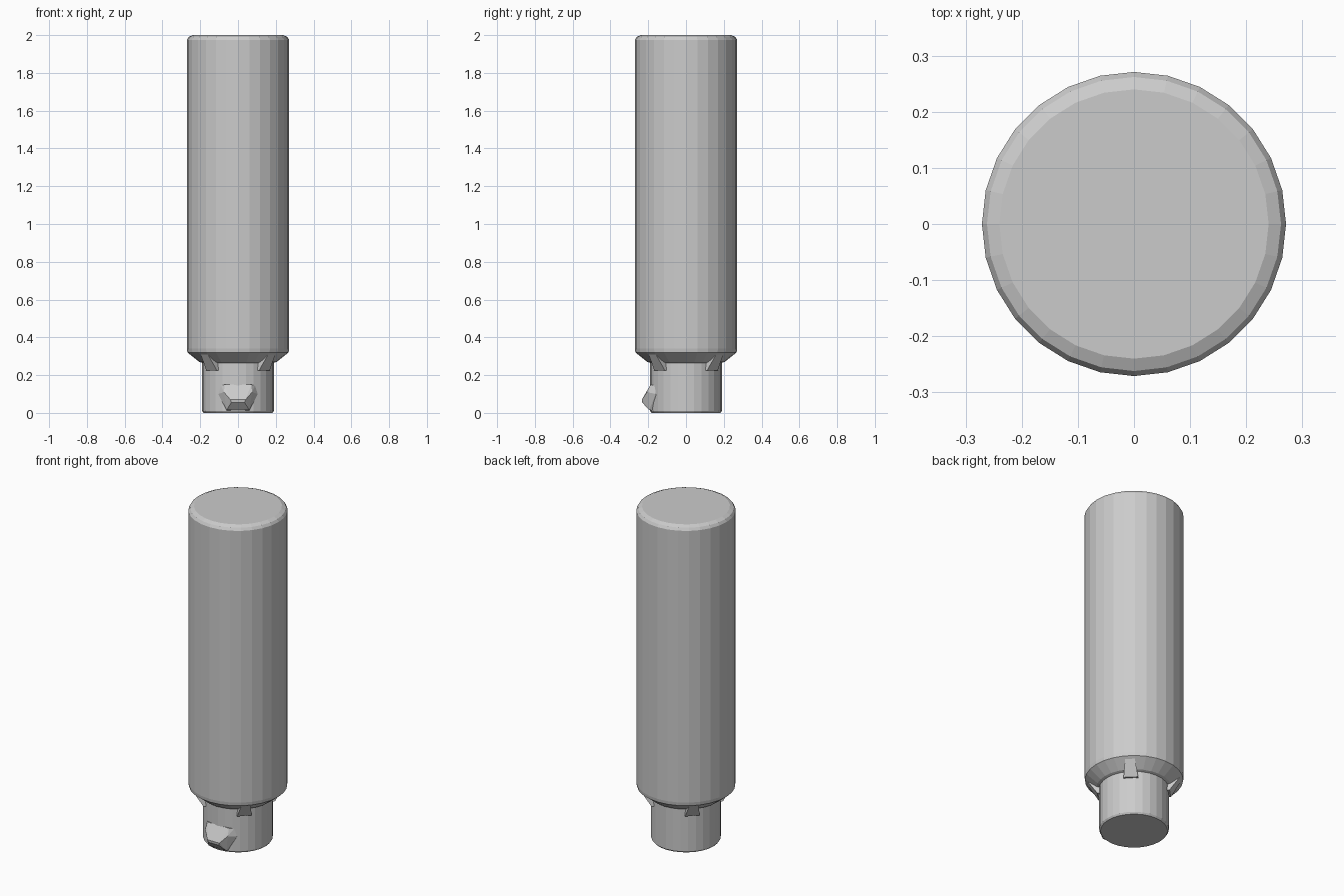
import bpy, bmesh
from math import cos, sin, pi, radians

if "Cube" in bpy.data.objects:
    bpy.data.objects.remove(bpy.data.objects["Cube"])

SIDES = 28


def make_object(name, bm):
    bmesh.ops.recalc_face_normals(bm, faces=bm.faces[:])
    mesh = bpy.data.meshes.new(name)
    bm.to_mesh(mesh)
    bm.free()
    obj = bpy.data.objects.new(name, mesh)
    bpy.context.collection.objects.link(obj)
    return obj


def lathe(name, profile):
    """Capped faceted solid from (radius, height) points."""
    bm = bmesh.new()
    rings = [[bm.verts.new((r * cos(2 * pi * i / SIDES), r * sin(2 * pi * i / SIDES), z))
              for i in range(SIDES)] for r, z in profile]
    for low, high in zip(rings, rings[1:]):
        for i in range(SIDES):
            j = (i + 1) % SIDES
            bm.faces.new((low[i], low[j], high[j], high[i]))
    bm.faces.new(rings[0][::-1])
    bm.faces.new(rings[-1])
    return make_object(name, bm)


def hull(name, points):
    """Convex faceted solid around a few points."""
    bm = bmesh.new()
    for p in points:
        bm.verts.new(p)
    bmesh.ops.convex_hull(bm, input=bm.verts[:])
    bmesh.ops.dissolve_limit(bm, angle_limit=radians(1), verts=bm.verts[:], edges=bm.edges[:])
    return make_object(name, bm)


# Long body, sloped shoulder and narrow neck in one continuous skin
lathe("cylinder_body", [(0.183, 0.0), (0.19, 0.01), (0.19, 0.265), (0.205, 0.27),
                        (0.268, 0.32), (0.271, 0.34), (0.271, 1.975),
                        (0.262, 1.99), (0.24, 2.0)])

# Four tapered ribs bracing the shoulder on the diagonals
for k in range(4):
    a = radians(45 + 90 * k)
    section = [(0.17, 0.225, 0.04), (0.198, 0.225, 0.04), (0.205, 0.25, 0.035),
               (0.258, 0.318, 0.025), (0.17, 0.318, 0.025)]
    hull(f"shoulder_rib_{k + 1}",
         [(r * cos(a) - s * w * sin(a), r * sin(a) + s * w * cos(a), z)
          for r, z, w in section for s in (-1, 1)])

# Small wedge button on the front of the neck
half = [(0.09, -0.165, 0.145), (0.105, -0.16, 0.10), (0.075, -0.205, 0.11),
        (0.04, -0.234, 0.07), (0.035, -0.232, 0.055), (0.06, -0.195, 0.015),
        (0.06, -0.15, 0.01), (0.07, -0.187, 0.15)]
hull("front_button", [(s * x, y, z) for x, y, z in half for s in (-1, 1)])
